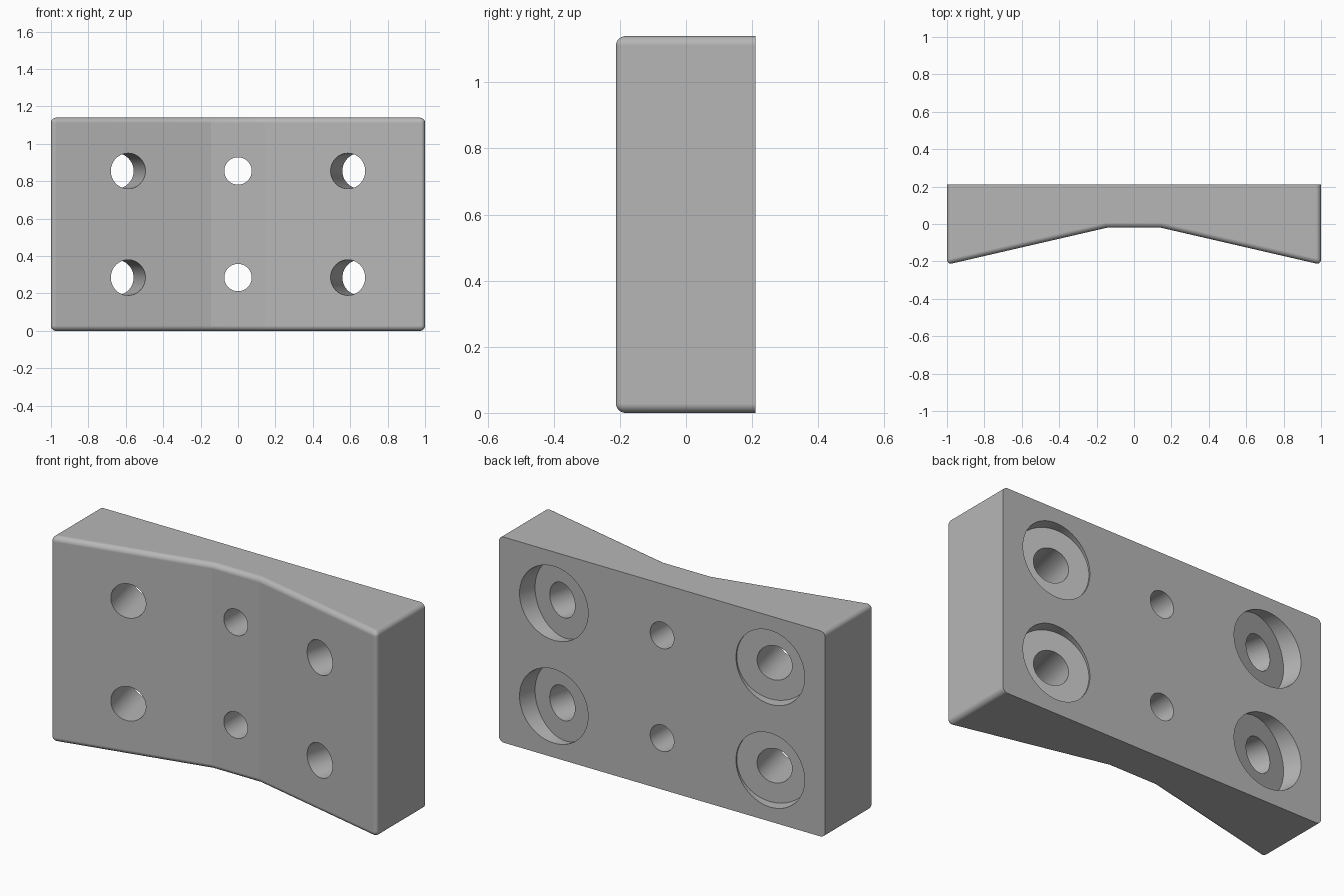
import bpy, bmesh
from math import radians, sin, cos, tan
from mathutils import Vector

cube = bpy.data.objects.get("Cube")
if cube:
    bpy.data.objects.remove(cube, do_unlink=True)

HEIGHT, BACK, FLAT_Y, FLAT_X = 1.14, 0.21, -0.02, 0.145
TILT = radians(13)
TIP_Y = FLAT_Y - (1 - FLAT_X) * tan(TILT)

# Plain grey metal
grey = bpy.data.materials.new("grey metal")
grey.use_nodes = True
colour = (0.47, 0.47, 0.47, 1)
grey.diffuse_color = colour
grey.node_tree.nodes["Principled BSDF"].inputs["Base Color"].default_value = colour


def add_object(name, bm):
    mesh = bpy.data.meshes.new(name)
    bm.to_mesh(mesh)
    bm.free()
    mesh.materials.append(grey)
    obj = bpy.data.objects.new(name, mesh)
    bpy.context.collection.objects.link(obj)
    return obj


# Block: extruded profile with two sloped wings around a flat centre
bm = bmesh.new()
profile = [(-1, BACK), (-1, TIP_Y), (-FLAT_X, FLAT_Y),
           (FLAT_X, FLAT_Y), (1, TIP_Y), (1, BACK)]
base = bm.faces.new([bm.verts.new((x, y, 0)) for x, y in profile])
top = bmesh.ops.extrude_face_region(bm, geom=[base])["geom"]
bmesh.ops.translate(bm, vec=(0, 0, HEIGHT),
                    verts=[g for g in top if isinstance(g, bmesh.types.BMVert)])
bmesh.ops.recalc_face_normals(bm, faces=bm.faces)

# Round every edge except the back outline and the shallow front creases
rounded = [e for e in bm.edges
           if not all(v.co.y > BACK - 0.01 for v in e.verts)
           and not (abs(e.verts[0].co.x) < 0.5 and abs(e.verts[0].co.z - e.verts[1].co.z) > 0.5)]
bmesh.ops.bevel(bm, geom=rounded, offset=0.028, offset_type='OFFSET',
                segments=10, profile=0.5, affect='EDGES', clamp_overlap=True)
block = add_object("mounting_block", bm)


def cut_hole(start, direction, length, radius):
    """Cut a round hole running from start along direction."""
    bm = bmesh.new()
    bmesh.ops.create_cone(bm, cap_ends=True, segments=64, radius1=radius,
                          radius2=radius, depth=length)
    bmesh.ops.translate(bm, verts=bm.verts, vec=(0, 0, length / 2))
    bmesh.ops.rotate(bm, verts=bm.verts,
                     matrix=direction.to_track_quat('Z', 'Y').to_matrix())
    bmesh.ops.translate(bm, verts=bm.verts, vec=start)
    cutter = add_object("hole_cutter", bm)
    cutter.hide_render = True
    mod = block.modifiers.new("hole", 'BOOLEAN')
    mod.operation, mod.solver, mod.object = 'DIFFERENCE', 'EXACT', cutter
    bpy.ops.object.modifier_apply(modifier=mod.name)
    bpy.data.objects.remove(cutter, do_unlink=True)


bpy.context.view_layer.objects.active = block
block.select_set(True)

for z in (HEIGHT / 4, HEIGHT * 3 / 4):
    # Straight centre hole
    cut_hole(Vector((0, -0.5, z)), Vector((0, 1, 0)), 1, 0.073)
    # Tilted wing holes, counterbored from the back
    for side in (-1, 1):
        axis = Vector((side * sin(TILT), cos(TILT), 0))
        exit_point = Vector((side * 0.664, BACK, z))
        cut_hole(exit_point - axis * 0.6, axis, 1, 0.095)
        cut_hole(exit_point - axis * 0.058, axis, 0.4, 0.205)

# Smooth rounds and bores, crisp creases
bpy.ops.object.shade_smooth_by_angle(angle=radians(12))
weighted = block.modifiers.new("clean_shading", 'WEIGHTED_NORMAL')
weighted.keep_sharp = True
